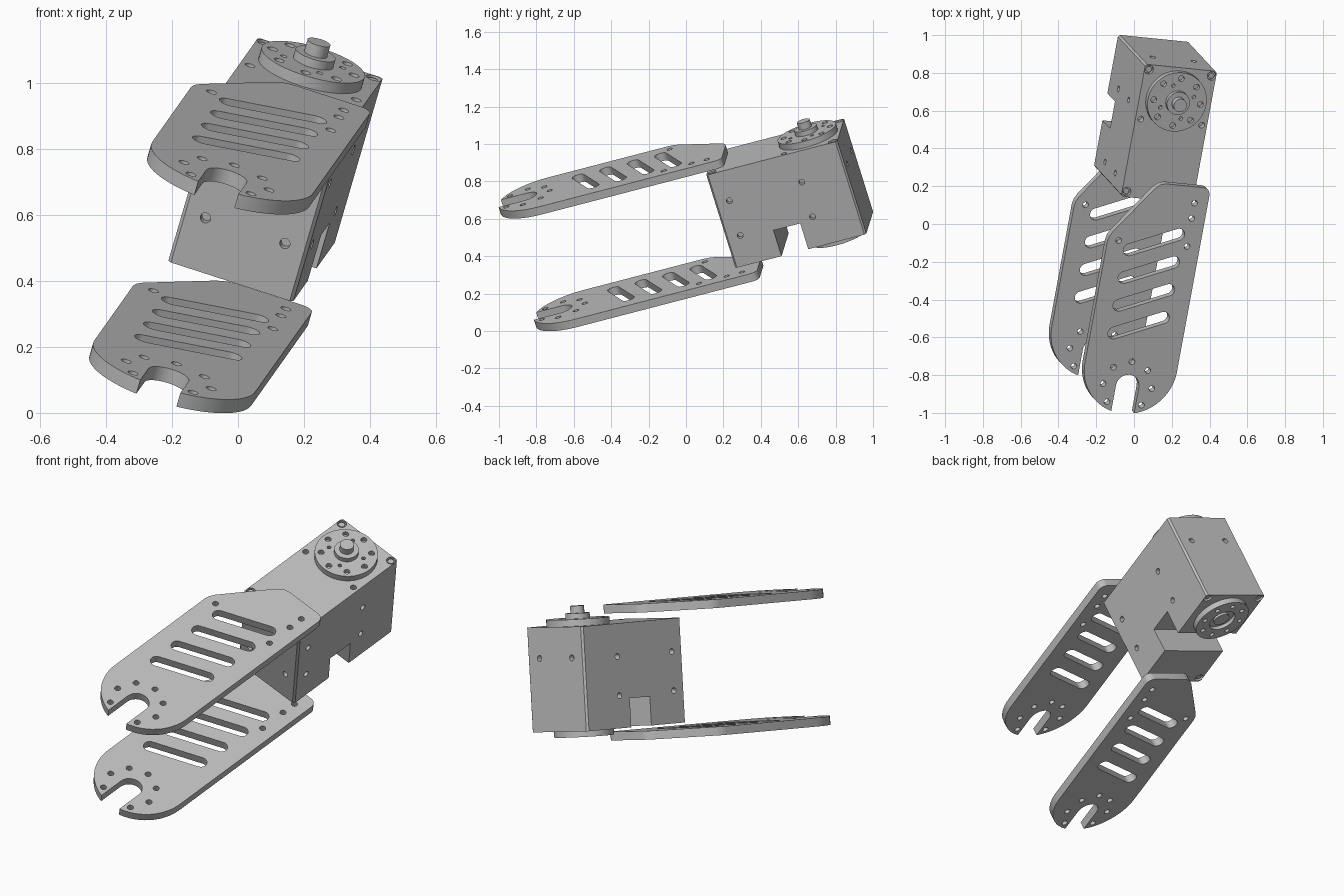
import bpy, bmesh, math
from mathutils import Matrix, Vector

cube = bpy.data.objects.get("Cube")
if cube:
    bpy.data.objects.remove(cube, do_unlink=True)

# Tilted frame: local x = width, y = length, z = output shaft
up = Vector((0.268, -0.288, 0.919)).normalized()
side = Vector((0.947, -0.095, -0.306))
side = (side - up * side.dot(up)).normalized()
along = up.cross(side)
FRAME = Matrix((side, along, up)).transposed().to_4x4()
FRAME.translation = (0.074, 0.811, 0.535)

grey = bpy.data.materials.new("satin grey")
grey.use_nodes = True
colour = (0.5, 0.5, 0.5, 1)
grey.diffuse_color = colour
grey.node_tree.nodes["Principled BSDF"].inputs["Base Color"].default_value = colour


def arc(cx, cy, r, a0, a1, n=12):
    steps = [math.radians(a0 + (a1 - a0) * i / n) for i in range(n + 1)]
    return [(cx + r * math.cos(a), cy + r * math.sin(a)) for a in steps]


def circle(cx, cy, r, n=24):
    return arc(cx, cy, r, 0, 360, n)[:-1]


def ring(count, r, hole, start=0, cy=0):
    angles = [start + math.tau * i / count for i in range(count)]
    return [circle(r * math.cos(a), cy + r * math.sin(a), hole, 16) for a in angles]


def rect(x0, x1, y0, y1):
    return [(x0, y0), (x1, y0), (x1, y1), (x0, y1)]


def slot(cx, cy, length, r, angle):
    h = length / 2 - r
    pts = arc(h, 0, r, -90, 90) + arc(-h, 0, r, 90, 270)
    c, s = math.cos(angle), math.sin(angle)
    return [(cx + x * c - y * s, cy + x * s + y * c) for x, y in pts]


def add_prism(bm, outline, z0, z1, matrix=Matrix()):
    verts = [bm.verts.new(matrix @ Vector((x, y, z0))) for x, y in outline]
    face = bm.faces.new(verts)
    new = bmesh.ops.extrude_face_region(bm, geom=[face])["geom"]
    move = matrix.to_3x3() @ Vector((0, 0, z1 - z0))
    bmesh.ops.translate(bm, vec=move, verts=[v for v in new if isinstance(v, bmesh.types.BMVert)])


def make(name, prisms):
    bm = bmesh.new()
    for p in prisms:
        add_prism(bm, *p)
    bmesh.ops.recalc_face_normals(bm, faces=bm.faces)
    mesh = bpy.data.meshes.new(name)
    bm.to_mesh(mesh)
    bm.free()
    mesh.materials.append(grey)
    obj = bpy.data.objects.new(name, mesh)
    bpy.context.collection.objects.link(obj)
    return obj


parts = []


def part(name, prisms, cuts=()):
    obj = make(name, prisms)
    if cuts:
        cutter = make("cutter", cuts)
        cutter.hide_render = True
        mod = obj.modifiers.new("cut", "BOOLEAN")
        mod.operation, mod.solver, mod.object = "DIFFERENCE", "EXACT", cutter
        deps = bpy.context.evaluated_depsgraph_get()
        baked = bpy.data.meshes.new_from_object(obj.evaluated_get(deps))
        obj.modifiers.clear()
        obj.data = baked
        bpy.data.objects.remove(cutter, do_unlink=True)
    obj.data.transform(FRAME)
    parts.append(obj)


# Motor case
HALF, BACK, FRONT, TOP = 0.2, 0.18, -0.555, 0.54
b = 0.01
case = [(HALF, FRONT + b), (HALF, BACK - b), (HALF - b, BACK), (b - HALF, BACK),
        (-HALF, BACK - b), (-HALF, FRONT + b), (b - HALF, FRONT), (HALF - b, FRONT)]
corners = [(s * 0.175, y) for s in (-1, 1) for y in (0.152, -0.525)]
cuts = [(rect(-0.3, 0.3, -0.295, -0.145), -0.1, 0.15)]
for x, y in corners:
    cuts.append((circle(x, y, 0.024), TOP - 0.02, TOP + 0.1))
    cuts.append((circle(x, y, 0.024), -0.1, 0.02))
for s in (-1, 1):
    cuts.append((circle(s * 0.17, -0.122, 0.016, 16), TOP - 0.04, TOP + 0.1))
    # Screw holes in the sides, front and back
    turn = Matrix.Rotation(s * math.pi / 2, 4, "Y")
    for y in (-0.476, -0.07):
        for z in (0.168, 0.37):
            cuts.append((circle(-s * z, y, 0.016, 16), HALF - 0.03, HALF + 0.05, turn))
    to_front = Matrix.Rotation(math.pi / 2, 4, "X")
    to_back = Matrix.Rotation(-math.pi / 2, 4, "X")
    cuts.append((circle(s * 0.127, 0.168, 0.016, 16), 0.525, 0.6, to_front))
    cuts.append((circle(s * 0.115, -0.38, 0.016, 16), 0.15, 0.25, to_back))
part("motor_case", [(case, 0, TOP)], cuts)
part("case_screws", [(circle(x, y, 0.016, 16), z, z + 0.015)
                     for x, y in corners for z in (0.005, TOP - 0.02)])

# Output horn on top, with hub and shaft
part("output_horn", [(circle(0, 0, 0.163, 48), TOP, 0.575)],
     [(c, 0.55, 0.7) for c in ring(8, 0.13, 0.016) + ring(4, 0.095, 0.01, 0.4)])
part("horn_hub", [(circle(0, 0, 0.063, 32), 0.57, 0.602)])
part("horn_shaft", [(circle(0, 0, 0.036, 32), 0.6, 0.64)])

# Idler horn underneath, with a recessed bearing
part("idler_horn", [(circle(0, 0, 0.155, 48), -0.032, 0)],
     [(circle(0, 0, 0.075, 32), -0.1, -0.012)]
     + [(c, -0.1, -0.015) for c in ring(8, 0.118, 0.013)])
part("idler_bearing", [(circle(0, 0, 0.045, 32), -0.025, 0)])

# Pair of slotted bracket arms
WIDE, END, PIVOT = 0.257, -1.46, -1.565
arm = (arc(0, END, WIDE, 180, 360, 32) + arc(WIDE - 0.04, -0.48, 0.04, 0, 90, 8)
       + [(0.01, -0.44), (-0.02, -0.447), (-0.05, -0.473),
          (-0.237, -0.73), (-0.252, -0.76), (-WIDE, -0.79)])
openings = [slot(0, PIVOT - 0.2, 0.528, 0.064, math.pi / 2)]
openings += [slot(0, -0.765 - 0.154 * i, 0.345, 0.033, 0.406) for i in range(4)]
openings += [c for i, c in enumerate(ring(8, 0.136, 0.016, 0, PIVOT)) if i != 6]
openings += [circle(x, y, 0.016, 16) for x, y in
             ((0.183, -0.53), (0.183, -0.615), (0.186, -0.77), (-0.195, -0.775))]
for name, z in (("upper_arm", 0.575), ("lower_arm", -0.08)):
    part(name, [(arm, z, z + 0.045)], [(o, z - 0.05, z + 0.1) for o in openings])

# Smooth round walls, keep edges sharp
bpy.ops.object.select_all(action="DESELECT")
for obj in parts:
    obj.select_set(True)
bpy.context.view_layer.objects.active = parts[0]
bpy.ops.object.shade_smooth_by_angle(angle=math.radians(30))
